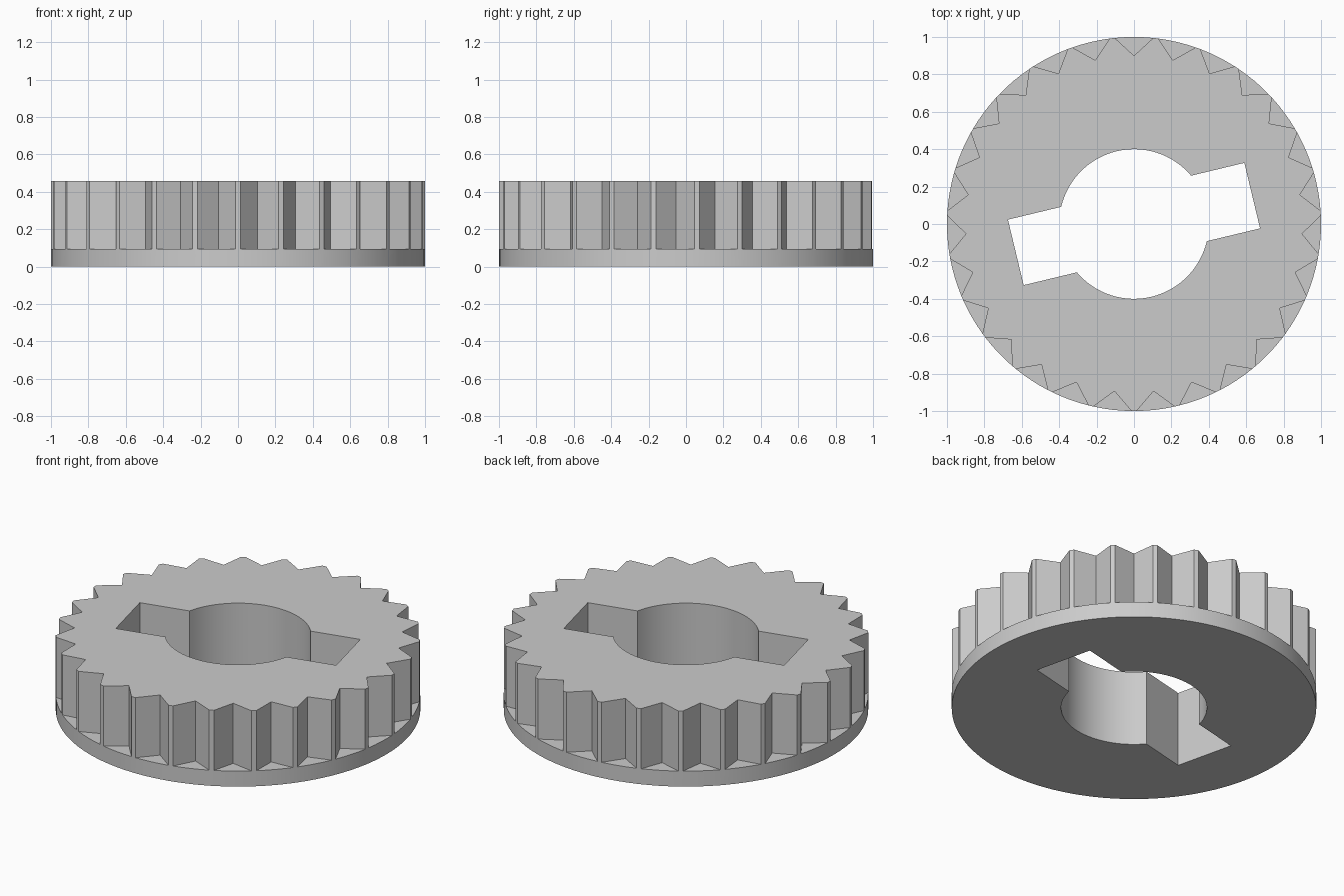
import bpy
import bmesh
import math

if "Cube" in bpy.data.objects:
    bpy.data.objects.remove(bpy.data.objects["Cube"])

TEETH = 27
TIP_R, ROOT_R = 1.0, 0.9
TIP_HALF = math.radians(0.75)        # half the angle of a flat tooth tip
FLANGE_Z, TOP_Z = 0.094, 0.458
BORE_R, SLOT_R, SLOT_HALF = 0.4, 0.65, 0.18
SLOT_ANGLE = math.radians(13.5)
ARC_STEPS = 4                        # rim segments across each notch
BORE_STEPS = 32                      # segments in each half of the bore

bm = bmesh.new()


def polar(r, a):
    return r * math.cos(a), r * math.sin(a)


def ring(points, z):
    return [bm.verts.new((x, y, z)) for x, y in points]


def wall(low, high):
    """Side faces between two closed rings of equal length."""
    for i in range(len(low)):
        j = (i + 1) % len(low)
        bm.faces.new((low[i], low[j], high[j], high[i]))


def cap(outer, inner):
    """Flat face between an outer outline and the hole outline."""
    edges = []
    for loop in (outer, inner):
        for i, v in enumerate(loop):
            w = loop[(i + 1) % len(loop)]
            edges.append(bm.edges.get((v, w)) or bm.edges.new((v, w)))
    bmesh.ops.triangle_fill(bm, use_beauty=True, edges=edges)


# Outlines: round rim, toothed edge, bore with two opposite slots
pitch = 2 * math.pi / TEETH
rim, gear = [], []
for t in range(TEETH):
    a = -math.pi / 2 + t * pitch
    start, end = a + TIP_HALF, a + pitch - TIP_HALF
    rim.append(polar(TIP_R, a - TIP_HALF))
    rim += [polar(TIP_R, start + (end - start) * k / ARC_STEPS) for k in range(ARC_STEPS)]
    gear += [polar(TIP_R, a - TIP_HALF), polar(TIP_R, start), polar(ROOT_R, a + pitch / 2)]

hole = []
half = math.asin(SLOT_HALF / BORE_R)
for side in (0, math.pi):
    a = SLOT_ANGLE + side
    ca, sa = math.cos(a), math.sin(a)
    for s in (-SLOT_HALF, SLOT_HALF):
        hole.append((SLOT_R * ca - s * sa, SLOT_R * sa + s * ca))
    sweep = math.pi - 2 * half
    hole += [polar(BORE_R, a + half + sweep * k / BORE_STEPS) for k in range(BORE_STEPS + 1)]

# Flange and bore walls
rim_low, rim_high = ring(rim, 0), ring(rim, FLANGE_Z)
hole_low, hole_high = ring(hole, 0), ring(hole, TOP_Z)
wall(rim_low, rim_high)
wall(hole_low, hole_high)

# Teeth stand on the flange; a small ledge shows in every notch
gear_low, gear_high = [], ring(gear, TOP_Z)
n = ARC_STEPS + 1
for t in range(TEETH):
    root = bm.verts.new((*gear[3 * t + 2], FLANGE_Z))
    gear_low += [rim_high[n * t], rim_high[n * t + 1], root]
    arc = [rim_high[(n * t + 1 + k) % len(rim)] for k in range(n)]
    bm.faces.new(arc + [root])
wall(gear_low, gear_high)

# Top and bottom faces
cap(gear_high, hole_high)
cap(rim_low, hole_low)
bmesh.ops.recalc_face_normals(bm, faces=bm.faces[:])

mesh = bpy.data.meshes.new("toothed_wheel")
bm.to_mesh(mesh)
bm.free()
wheel = bpy.data.objects.new("toothed_wheel", mesh)
bpy.context.collection.objects.link(wheel)

grey = bpy.data.materials.new("light_grey")
grey.diffuse_color = (0.6, 0.6, 0.6, 1)
grey.use_nodes = True
grey.node_tree.nodes["Principled BSDF"].inputs["Base Color"].default_value = grey.diffuse_color
mesh.materials.append(grey)

bpy.context.view_layer.objects.active = wheel
wheel.select_set(True)
bpy.ops.object.shade_smooth_by_angle(angle=math.radians(20))
